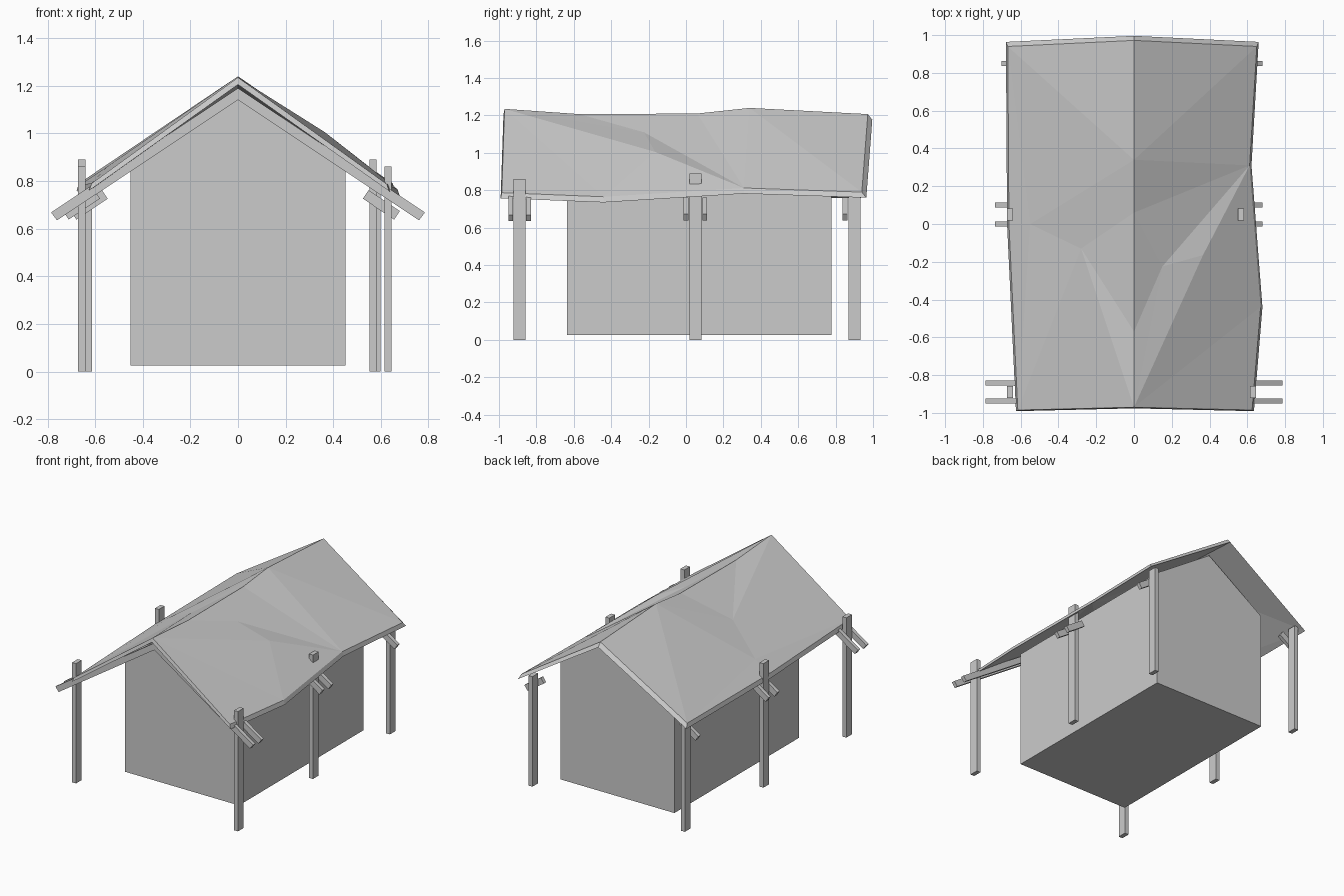
import bpy, bmesh, math
from mathutils import Matrix, Vector

if "Cube" in bpy.data.objects:
    bpy.data.objects.remove(bpy.data.objects["Cube"])


def finish(name, bm):
    bmesh.ops.recalc_face_normals(bm, faces=bm.faces)
    me = bpy.data.meshes.new(name)
    bm.to_mesh(me)
    bm.free()
    ob = bpy.data.objects.new(name, me)
    bpy.context.collection.objects.link(ob)
    return ob


def box(name, center, size, tilt=0.0):
    bm = bmesh.new()
    m = (Matrix.Translation(center) @ Matrix.Rotation(tilt, 4, 'Y')
         @ Matrix.Diagonal((*size, 1)))
    bmesh.ops.create_cube(bm, size=1, matrix=m)
    return finish(name, bm)


def prism(name, profile, y0, y1):
    bm = bmesh.new()
    f = bm.faces.new([bm.verts.new((x, y0, z)) for x, z in profile])
    ext = bmesh.ops.extrude_face_region(bm, geom=[f])['geom']
    vs = [v for v in ext if isinstance(v, bmesh.types.BMVert)]
    bmesh.ops.translate(bm, verts=vs, vec=(0, y1 - y0, 0))
    return finish(name, bm)


# House body with gabled top
prism("house_body", [(-.452, .025), (.452, .025), (.452, .87),
                     (0, 1.17), (-.452, .87)], -.635, .778)

# Uneven sagging roof: ridge (R), right eave (E), left eave (F), dents
pts = {
    'R0': (0, -.97, 1.235), 'R1': (0, -.57, 1.207), 'R2': (0, .06, 1.21),
    'R3': (0, .34, 1.24), 'R4': (0, .972, 1.207),
    'E0': (.625, -.985, .787), 'E1': (.67, -.44, .765),
    'E2': (.612, .31, .812), 'E3': (.65, .94, .79),
    'A': (.15, -.225, 1.11), 'B': (.365, -.165, 1.005),
    'F0': (-.615, -.985, .79), 'F1': (-.662, 0, .785), 'F2': (-.668, .94, .79),
    'P': (-.55, 0, .86), 'Q': (-.28, -.13, 1.02),
}
tris = ("R0 E0 E1,R0 E1 B,R0 B A,R0 A R1,R1 A R2,E1 E2 B,A B E2,R2 A E2,"
        "R2 E2 R3,R3 E2 E3,R3 E3 R4,"
        "F0 P F1,F1 P F2,F0 R0 Q,F0 Q P,R0 R1 Q,R1 R2 Q,R2 R3 Q,"
        "Q R3 P,P R3 F2,R3 R4 F2")
bm = bmesh.new()
top = {k: bm.verts.new(p) for k, p in pts.items()}
low = {}
for k, (x, y, z) in pts.items():
    dx = math.copysign(.01, x) if k[0] in 'EF' else 0
    dy = .024 if k in ('R4', 'E3', 'F2') else -.006 if k[1:] == '0' else 0
    low[k] = bm.verts.new((x + dx, y + dy, z - .03))
for t in tris.split(','):
    n = t.split()
    bm.faces.new([top[k] for k in n])
    bm.faces.new([low[k] for k in reversed(n)])
rim = "R0 E0 E1 E2 E3 R4 F2 F1 F0".split()
for a, b in zip(rim, rim[1:] + rim[:1]):
    bm.faces.new([top[a], top[b], low[b], low[a]])
finish("roof", bm)

# Posts: x, y, height
for name, x, y, h in [("front_left", -.657, -.89, .86), ("front_right", .63, -.89, .86),
                      ("middle_left", -.657, .05, .89), ("middle_right", .567, .05, .89),
                      ("back_left", -.628, .9, .79), ("back_right", .583, .9, .79)]:
    box(name + "_post", (x, y, h / 2), (.031, .064, h))

# Full-length front rafters clamping the front posts
for i, y in enumerate((-.937, -.842)):
    prism(f"front_rafter_{i}", [(0, 1.14), (.76, .635), (.785, .668), (0, 1.19),
                                (-.785, .668), (-.76, .635)], y - .013, y + .013)

# Short tilted braces at the middle and back posts
slope = math.atan(.668)
for i, y in enumerate((0, .1, .85)):
    for side, x in (("left", -.657 if y < .5 else -.625), ("right", .602)):
        box(f"brace_{side}_{i}", (x, y, .7), (.158, .026, .043),
            slope if x > 0 else -slope)
